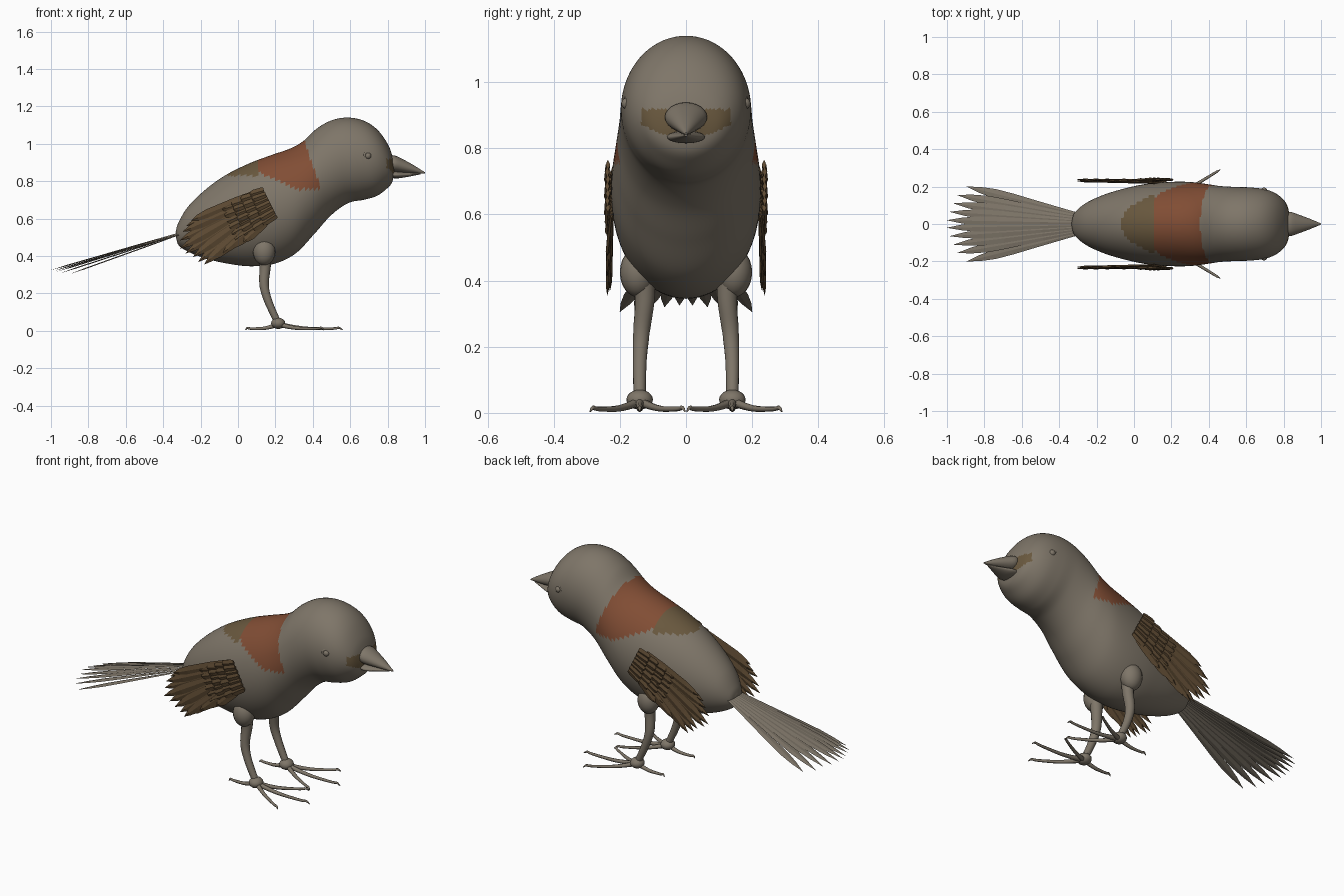
import bpy
import bmesh
from math import sin, cos, pi
from mathutils import Vector

default_cube = bpy.data.objects.get("Cube")
if default_cube:
    bpy.data.objects.remove(default_cube, do_unlink=True)


def make_material(name, colour):
    material = bpy.data.materials.new(name)
    material.use_nodes = True
    material.diffuse_color = (*colour, 1)
    shader = material.node_tree.nodes["Principled BSDF"]
    shader.inputs["Base Color"].default_value = (*colour, 1)
    shader.inputs["Roughness"].default_value = 0.8
    return material


grey = make_material("warm grey", (0.21, 0.18, 0.14))
chestnut = make_material("chestnut", (0.22, 0.075, 0.035))
olive = make_material("olive brown", (0.14, 0.097, 0.048))
umber = make_material("dark brown", (0.11, 0.068, 0.032))


def finish(name, bm, materials, mirrored=False, smooth=True):
    """Turn a bmesh into an object, optionally mirrored across the body."""
    bmesh.ops.recalc_face_normals(bm, faces=bm.faces)
    mesh = bpy.data.meshes.new(name)
    bm.to_mesh(mesh)
    bm.free()
    for material in materials:
        mesh.materials.append(material)
    obj = bpy.data.objects.new(name, mesh)
    bpy.context.collection.objects.link(obj)
    if mirrored:
        modifier = obj.modifiers.new("Mirror", 'MIRROR')
        modifier.use_axis = (False, True, False)
        modifier.use_mirror_merge = False
    if smooth:
        bpy.ops.object.select_all(action='DESELECT')
        obj.select_set(True)
        bpy.context.view_layer.objects.active = obj
        bpy.ops.object.shade_smooth_by_angle(angle=0.9)
    return obj


def loft(bm, rings):
    """Skin closed rings of equal length and cap both ends."""
    loops = [[bm.verts.new(p) for p in ring] for ring in rings]
    count = len(loops[0])
    for a, b in zip(loops, loops[1:]):
        for i in range(count):
            j = (i + 1) % count
            bm.faces.new((a[i], a[j], b[j], b[i]))
    bm.faces.new(loops[0])
    bm.faces.new(loops[-1])


def spline(keys, steps):
    """Smooth interpolation through rows of numbers."""
    rows = [Vector(k) for k in keys]
    rows = [rows[0] * 2 - rows[1]] + rows + [rows[-1] * 2 - rows[-2]]
    out = []
    for a, b, c, d in zip(rows, rows[1:], rows[2:], rows[3:]):
        for s in range(steps):
            t = s / steps
            out.append((b * 2 + (c - a) * t + (a * 2 - b * 5 + c * 4 - d) * t ** 2
                        + (b * 3 - a - c * 3 + d) * t ** 3) / 2)
    return out + [rows[-2]]


def section(top_x, top_z, low_x, low_z, half, count):
    """Elliptical ring hung between a top point and a bottom point."""
    ring = []
    for i in range(count):
        angle = 2 * pi * i / count
        f = (1 + cos(angle)) / 2
        ring.append((low_x + (top_x - low_x) * f, half * sin(angle),
                     low_z + (top_z - low_z) * f))
    return ring


def tube(bm, keys, steps=4, count=10):
    """Round limb along rows of x, y, z, radius."""
    path = spline(keys, steps)
    rings = []
    for i, p in enumerate(path):
        along = (path[min(i + 1, len(path) - 1)] - path[max(i - 1, 0)]).to_3d().normalized()
        side = along.cross(Vector((0.1, 0.3, 1))).normalized()
        up = side.cross(along)
        rings.append([p.to_3d() + (side * cos(a) + up * sin(a)) * p[3]
                      for a in (2 * pi * k / count for k in range(count))])
    loft(bm, rings)


def ball(bm, centre, radii):
    made = bmesh.ops.create_uvsphere(bm, u_segments=20, v_segments=12, radius=1)
    bmesh.ops.scale(bm, verts=made["verts"], vec=radii)
    bmesh.ops.translate(bm, verts=made["verts"], vec=centre)


def feather(bm, root, tip, half, facing, profile, thick=0.006):
    """Flat ridged vane from root to tip."""
    root, tip = Vector(root), Vector(tip)
    side = (tip - root).cross(facing).normalized()
    up = side.cross(tip - root).normalized() * thick
    rings = []
    for t, w in profile:
        p, across = root.lerp(tip, t), side * half * w
        lift = up * min(1, w * 2)
        rings.append([p + across, p + lift, p - across, p - lift])
    loft(bm, rings)


# Body and head: one smooth skin
body_sections = [
    (-0.333, 0.53, -0.332, 0.50, 0.015), (-0.32, 0.575, -0.315, 0.455, 0.06),
    (-0.27, 0.66, -0.25, 0.415, 0.11), (-0.18, 0.75, -0.15, 0.38, 0.155),
    (-0.07, 0.83, -0.03, 0.355, 0.19), (0.06, 0.895, 0.08, 0.345, 0.215),
    (0.18, 0.94, 0.2, 0.36, 0.225), (0.28, 0.975, 0.31, 0.415, 0.225),
    (0.35, 1.015, 0.41, 0.52, 0.215), (0.42, 1.08, 0.5, 0.62, 0.203),
    (0.5, 1.125, 0.59, 0.683, 0.198), (0.59, 1.14, 0.67, 0.70, 0.195),
    (0.68, 1.12, 0.74, 0.72, 0.183), (0.75, 1.07, 0.79, 0.755, 0.155),
    (0.805, 0.99, 0.822, 0.79, 0.11), (0.833, 0.91, 0.836, 0.84, 0.04)]
bm = bmesh.new()
loft(bm, [section(*row, 72) for row in spline(body_sections, 8)])
for face in bm.faces:
    x, y, z = face.calc_center_median()
    y = abs(y)
    if 0.11 < x < 0.36 + (1 - z) * 0.35 and z > max(0.755, 0.84 - 0.45 * (x - 0.13)):
        face.material_index = 1      # saddle band
    elif x <= 0.11 and z > 0.83:
        face.material_index = 2      # lower back
    elif x > 0.75 and y < 0.135 and 0.84 + max(0, y - 0.07) * 0.5 < z < 0.918:
        face.material_index = 2      # patch beside the beak
finish("body", bm, [grey, chestnut, olive])

# Beak halves
upper = [(0.80, 0.935, 0.80, 0.855, 0.05), (0.835, 0.938, 0.835, 0.85, 0.064),
         (0.88, 0.918, 0.87, 0.846, 0.052), (0.94, 0.885, 0.94, 0.842, 0.028),
         (1.0, 0.847, 1.0, 0.84, 0.003)]
lower = [(0.79, 0.855, 0.79, 0.82, 0.045), (0.845, 0.852, 0.845, 0.815, 0.058),
         (0.89, 0.848, 0.89, 0.82, 0.042), (0.975, 0.843, 0.975, 0.836, 0.004)]
for name, rows in (("upper_beak", upper), ("lower_beak", lower)):
    bm = bmesh.new()
    loft(bm, [section(*row, 24) for row in spline(rows, 3)])
    finish(name, bm, [grey])

# Eyes with a raised lid ring
bm = bmesh.new()
ball(bm, (0.695, 0.177, 0.935), (0.018, 0.018, 0.018))
lid = [(0.695 + 0.021 * cos(a), 0.176 - 0.009 * cos(a), 0.935 + 0.021 * sin(a), 0.006)
       for a in (2 * pi * k / 16 for k in range(17))]
tube(bm, lid, 1, 8)
finish("eyes", bm, [grey], mirrored=True)

# Legs: thigh, shank, ankle
foot = Vector((0.215, 0.14, 0.04))
bm = bmesh.new()
ball(bm, (0.14, 0.145, 0.425), (0.06, 0.055, 0.075))
tube(bm, [(0.15, 0.13, 0.42, 0.035), (0.145, 0.125, 0.34, 0.03), (0.14, 0.135, 0.24, 0.025),
          (0.165, 0.14, 0.15, 0.021), (*foot, 0.018)], 5, 14)
ball(bm, foot, (0.038, 0.04, 0.03))
finish("legs", bm, [grey], mirrored=True)

# Toes with hooked claws
bm = bmesh.new()
for reach in ((0.345, 0.0), (0.245, 0.15), (0.245, -0.137), (-0.175, 0.0)):
    step = Vector((*reach, 0))
    rows = []
    for t, height, radius in ((0, 0.035, 0.014), (0.25, 0.02, 0.011), (0.5, 0.012, 0.009),
                              (0.85, 0.012, 0.007), (0.94, 0.016, 0.006), (1, 0.004, 0.002)):
        p = foot + step * t
        rows.append((p.x, p.y, height, radius))
    tube(bm, rows, 3, 8)
finish("toes", bm, [grey], mirrored=True)

# Tail fan
pointed = [(0, 0.3), (0.3, 0.6), (0.6, 0.95), (0.75, 1), (0.88, 0.65), (1, 0.02)]
bm = bmesh.new()
tips = [(-1.0, 0.02, 0.325), (-0.985, 0.065, 0.32), (-0.965, 0.11, 0.318),
        (-0.945, 0.155, 0.31), (-0.895, 0.2, 0.305)]
for i, tip in enumerate(tips):
    feather(bm, (-0.29, 0.006 + 0.011 * i, 0.53 - 0.002 * i), tip, 0.025,
            Vector((0, 0, 1)), pointed, 0.003)
finish("tail_feathers", bm, [grey], mirrored=True, smooth=False)

# Wings: long flight feathers under rows of short coverts
outward = Vector((0, 1, 0))
shoulder, elbow = Vector((0.13, 0.22, 0.745)), Vector((0.195, 0.225, 0.615))
blade = [(0, 0.8), (0.3, 1), (0.75, 0.95), (0.9, 0.6), (1, 0.03)]
blunt = [(0, 0.8), (0.2, 1), (0.8, 1), (0.95, 0.7), (1, 0.3)]
flight_tips = spline([(-0.25, 0.59), (-0.295, 0.53), (-0.31, 0.44), (-0.24, 0.395),
                      (-0.18, 0.355), (-0.08, 0.415), (0.03, 0.475)], 2)
bm = bmesh.new()
last = len(flight_tips) - 1
for i, tip in enumerate(flight_tips):
    root = shoulder.lerp(elbow, i / last) - Vector((0.03, 0, 0.012))
    feather(bm, root, (tip[0], 0.238 - 0.008 * (i % 2), tip[1]), 0.026, outward, blade)
finish("flight_feathers", bm, [umber], mirrored=True, smooth=False)

bm = bmesh.new()
back = Vector((-0.86, 0, -0.5))
for row in range(4):
    count = 7 - row % 2
    for i in range(count):
        t = i / (count - 1)
        root = shoulder.lerp(elbow, t) + back * (0.048 * row - 0.01)
        root.y = 0.236 - 0.003 * row + 0.002 * (i % 2)
        lean = Vector((0, 0, 0.25 - 0.3 * t))
        tip = root + (back + lean) * (0.085 + 0.01 * row)
        tip.y = root.y + 0.003
        feather(bm, root, tip, 0.02, outward, blunt, 0.007)
finish("wing_coverts", bm, [umber], mirrored=True, smooth=False)
